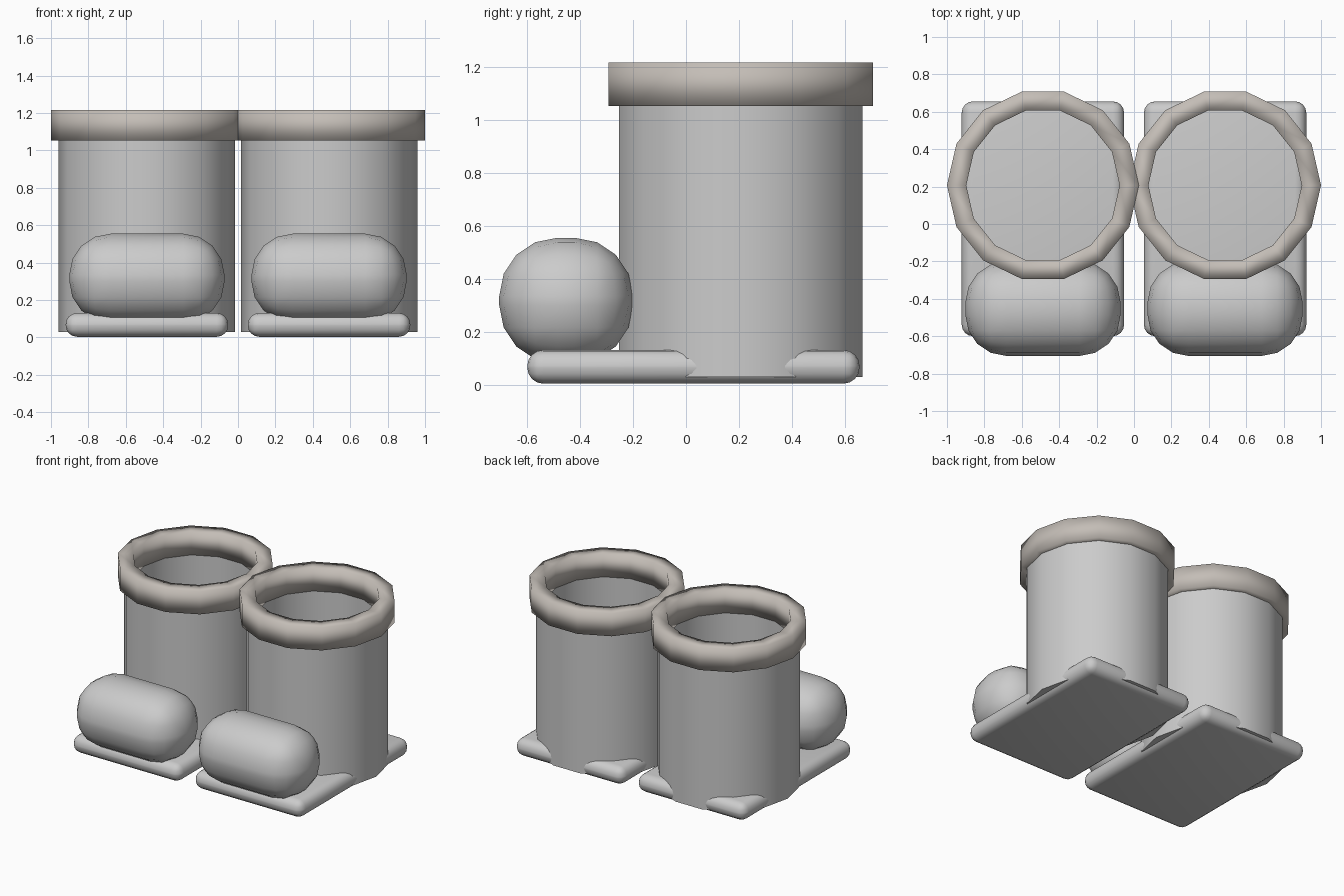
import bpy, bmesh, math
from mathutils import Matrix, Vector

if "Cube" in bpy.data.objects:
    bpy.data.objects.remove(bpy.data.objects["Cube"])

SIDES = 14
CX, CY = 0.487, 0.207          # shaft axis of one boot


def add_object(name, bm, material=None, angle=None):
    bmesh.ops.recalc_face_normals(bm, faces=bm.faces)
    mesh = bpy.data.meshes.new(name)
    bm.to_mesh(mesh)
    bm.free()
    ob = bpy.data.objects.new(name, mesh)
    bpy.context.collection.objects.link(ob)
    if material:
        mesh.materials.append(material)
    bpy.ops.object.select_all(action='DESELECT')
    ob.select_set(True)
    bpy.context.view_layer.objects.active = ob
    if angle is None:
        bpy.ops.object.shade_smooth()
    else:
        bpy.ops.object.shade_smooth_by_angle(angle=math.radians(angle))
    return ob


def lathe(name, profile, x, closed, material=None, angle=None):
    """Revolve a (radius, z) profile; open profiles get end caps."""
    bm = bmesh.new()
    rings = []
    for r, z in profile:
        rings.append([bm.verts.new((x + r * math.cos(2 * math.pi * i / SIDES),
                                    CY + r * math.sin(2 * math.pi * i / SIDES), z))
                      for i in range(SIDES)])
    pairs = list(zip(rings, rings[1:])) + ([(rings[-1], rings[0])] if closed else [])
    for a, b in pairs:
        for i in range(SIDES):
            j = (i + 1) % SIDES
            bm.faces.new((a[i], a[j], b[j], b[i]))
    if not closed:
        bm.faces.new(rings[0])
        bm.faces.new(rings[-1])
    return add_object(name, bm, material, angle)


def rounded_box(name, centre, size, radius, segments):
    bm = bmesh.new()
    bmesh.ops.create_cube(bm, size=1, matrix=Matrix.Translation(Vector(centre))
                          @ Matrix.Diagonal((*size, 1)))
    bmesh.ops.bevel(bm, geom=bm.edges[:], offset=radius, segments=segments,
                    profile=0.5, affect='EDGES')
    return add_object(name, bm, angle=40)


cuff_mat = bpy.data.materials.new("warm_grey")
cuff_mat.diffuse_color = (0.55, 0.51, 0.47, 1)
cuff_mat.use_nodes = True
cuff_mat.node_tree.nodes["Principled BSDF"].inputs["Base Color"].default_value = cuff_mat.diffuse_color
boot_mat = None

for side, s in (("left", -1), ("right", 1)):
    x = s * CX
    # flat sole with rounded edges
    rounded_box(f"{side}_sole", (x, 0.028, 0.067), (0.868, 1.255, 0.127), 0.06, 4)
    # bulging toe cap
    rounded_box(f"{side}_toe", (x, -0.453, 0.317), (0.83, 0.505, 0.475), 0.22, 4)
    # hollow shaft with an inner floor
    lathe(f"{side}_shaft", [(0.472, 0.028), (0.472, 1.08), (0.412, 1.08), (0.412, 0.09)],
          x, False, boot_mat, 40)
    # thick cuff ring
    lathe(f"{side}_cuff", [(0.513, 1.052), (0.513, 1.217), (0.41, 1.217), (0.41, 1.052)],
          x, True, cuff_mat)
